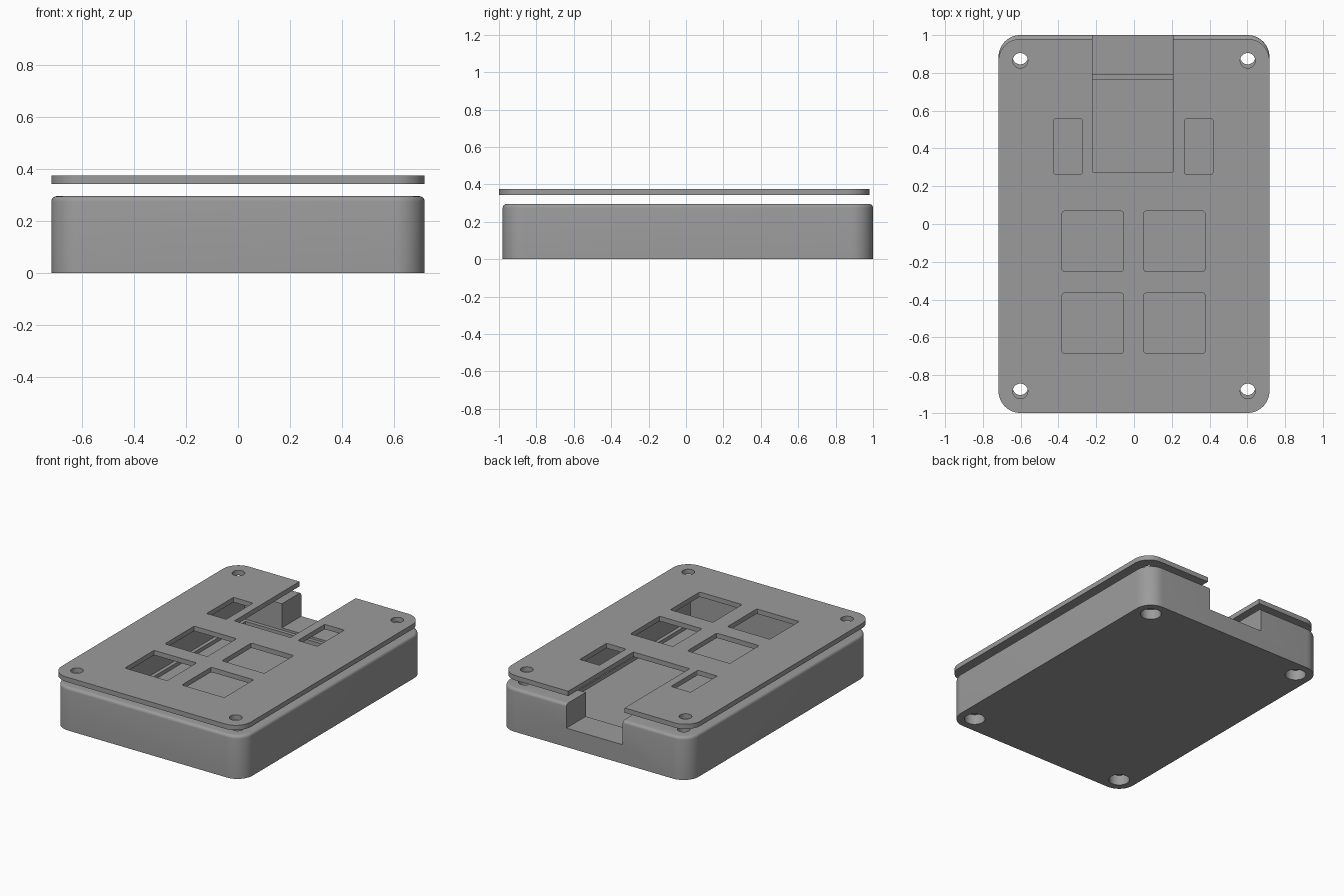
import bpy, bmesh, math

if "Cube" in bpy.data.objects:
    bpy.data.objects.remove(bpy.data.objects["Cube"])

grey = bpy.data.materials.new("plain_grey")
grey.diffuse_color = (0.33, 0.33, 0.33, 1)
grey.use_nodes = True
grey.node_tree.nodes["Principled BSDF"].inputs["Base Color"].default_value = grey.diffuse_color


def outline(x0, x1, y0, y1, r, steps):
    """Rectangle outline with rounded corners, counter-clockwise."""
    if r == 0:
        return [(x0, y0), (x1, y0), (x1, y1), (x0, y1)]
    pts = []
    corners = [(x1 - r, y1 - r), (x0 + r, y1 - r), (x0 + r, y0 + r), (x1 - r, y0 + r)]
    for q, (cx, cy) in enumerate(corners):
        for i in range(steps + 1):
            a = math.pi / 2 * (q + i / steps)
            pts.append((cx + r * math.cos(a), cy + r * math.sin(a)))
    return pts


def slab(name, pts, z0, z1, top_round=0):
    """Solid made by raising an outline from z0 to z1, with optional rounded top rim."""
    bm = bmesh.new()
    base = bm.faces.new([bm.verts.new((x, y, z0)) for x, y in pts])
    raised = bmesh.ops.extrude_face_region(bm, geom=[base])["geom"]
    for v in raised:
        if isinstance(v, bmesh.types.BMVert):
            v.co.z = z1
    bmesh.ops.recalc_face_normals(bm, faces=bm.faces)
    if top_round:
        rim = [e for e in bm.edges if all(v.co.z > z1 - 1e-5 for v in e.verts)]
        bmesh.ops.bevel(bm, geom=rim, offset=top_round, segments=4,
                        profile=0.5, affect='EDGES')
    mesh = bpy.data.meshes.new(name)
    bm.to_mesh(mesh)
    bm.free()
    mesh.materials.append(grey)
    obj = bpy.data.objects.new(name, mesh)
    bpy.context.collection.objects.link(obj)
    return obj


def box_cutter(x0, x1, y0, y1, z0, z1, r=0):
    return slab("cutter", outline(x0, x1, y0, y1, r, 3), z0, z1)


def round_cutter(x, y, r, z0, z1):
    pts = [(x + r * math.cos(math.tau * i / 32), y + r * math.sin(math.tau * i / 32))
           for i in range(32)]
    return slab("cutter", pts, z0, z1)


def finish(obj, cutters):
    """Cut every opening, then smooth the curved faces."""
    bpy.context.view_layer.objects.active = obj
    for c in cutters:
        mod = obj.modifiers.new("cut", 'BOOLEAN')
        mod.operation, mod.solver, mod.object = 'DIFFERENCE', 'EXACT', c
        bpy.ops.object.modifier_apply(modifier=mod.name)
        bpy.data.objects.remove(c)
    bpy.ops.object.select_all(action='DESELECT')
    obj.select_set(True)
    bpy.ops.object.shade_smooth_by_angle(angle=math.radians(30))


W, L, R = 0.717, 0.99, 0.115       # half width, half length, corner radius
BODY_Y, PLATE_Y = 0.01, -0.01      # the cover sits slightly forward of the case
BODY_TOP, SLOT_FLOOR, LEDGE, FLOOR = 0.295, 0.13, 0.115, 0.09
SLOT = (-0.22, 0.207)


def screw_spots(cy):
    return [(sx * (W - R), cy + sy * (L - R)) for sx in (-1, 1) for sy in (-1, 1)]


# Lower case: hollow tray with a low inner ledge, a cable slot at the back and screw holes
case = slab("case_body", outline(-W, W, BODY_Y - L, BODY_Y + L, R, 12), 0, BODY_TOP, 0.02)
cuts = [box_cutter(-0.505, 0.505, -0.77, 0.79, LEDGE, 0.4),
        box_cutter(-0.48, 0.48, -0.745, 0.765, FLOOR, 0.4),
        box_cutter(*SLOT, 0.7, 1.1, SLOT_FLOOR, 0.4)]
for x, y in screw_spots(BODY_Y):
    cuts.append(round_cutter(x, y, 0.04, -0.1, 0.4))
    cuts.append(round_cutter(x, y, 0.066, -0.1, 0.07))   # screw head recess
finish(case, cuts)

# Cover plate: board notch, four key openings, two small side openings, screw holes
plate = slab("cover_plate", outline(-W, W, PLATE_Y - L, PLATE_Y + L, R, 12), 0.342, 0.375)
cuts = [box_cutter(*SLOT, 0.275, 1.1, 0.3, 0.45)]
for x in (-0.219, 0.214):
    for y in (-0.091, -0.525):
        cuts.append(box_cutter(x - 0.161, x + 0.161, y - 0.159, y + 0.159, 0.3, 0.45, 0.01))
for x in (-0.349, 0.343):
    cuts.append(box_cutter(x - 0.074, x + 0.074, 0.265, 0.555, 0.3, 0.45, 0.005))
cuts += [round_cutter(x, y, 0.04, 0.3, 0.45) for x, y in screw_spots(PLATE_Y)]
finish(plate, cuts)
